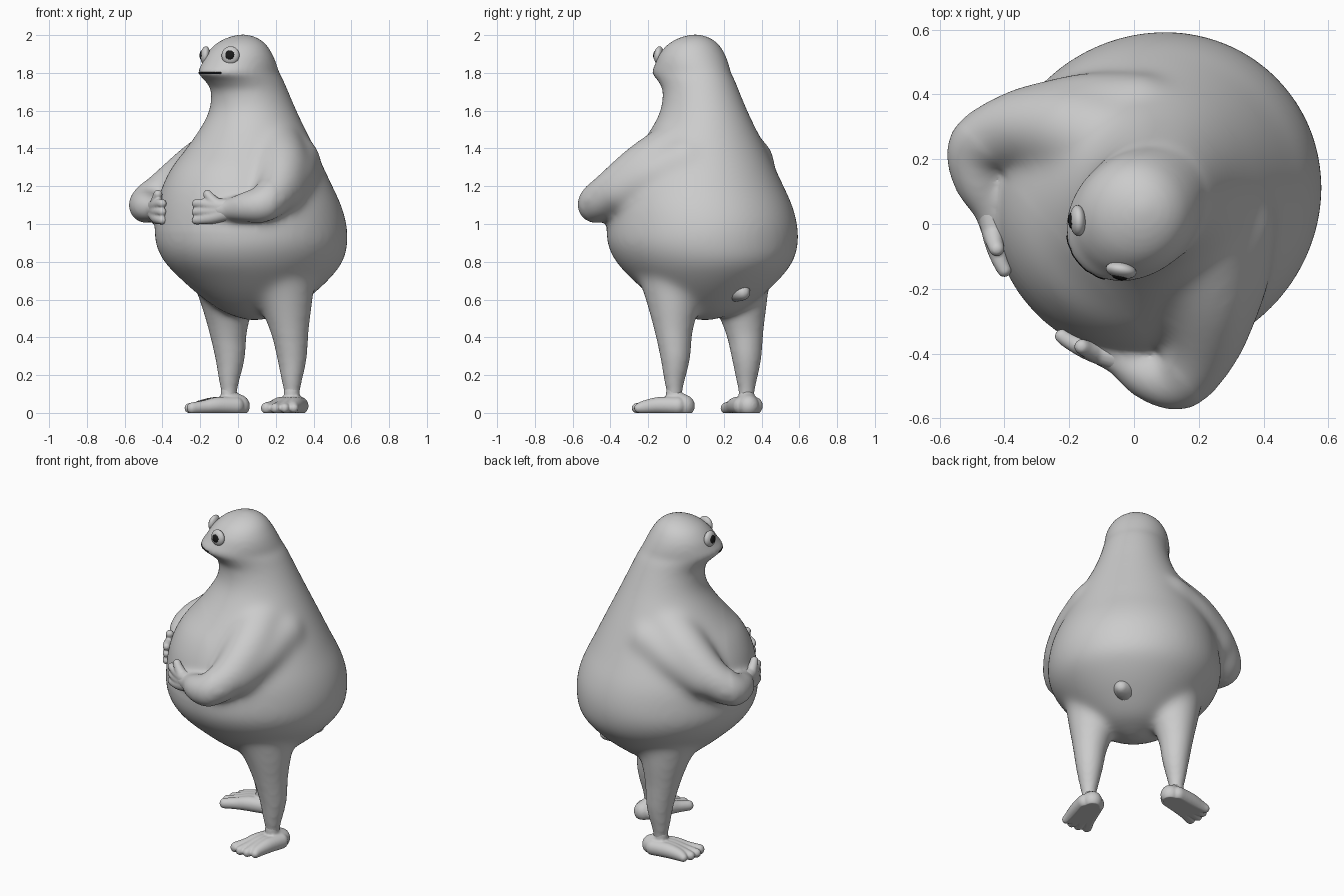
import bpy, bmesh, math
from mathutils import Vector, Matrix

if "Cube" in bpy.data.objects:
    bpy.data.objects.remove(bpy.data.objects["Cube"])

# Modelled facing -y and symmetric in x, then turned to its final heading
PLACE = Matrix.Translation((-0.013, 0.015, 0)) @ Matrix.Rotation(math.radians(-49), 4, 'Z')
parts = []


def spline(pts, n):
    """Catmull-Rom through tuples of any length."""
    out = []
    for i in range(len(pts) - 1):
        a, b, c, d = (pts[max(0, min(len(pts) - 1, i + k))] for k in (-1, 0, 1, 2))
        for j in range(n):
            t = j / n
            out.append(tuple(0.5 * (2 * q + (r - p) * t + (2 * p - 5 * q + 4 * r - s) * t * t
                                    + (3 * q - p - 3 * r + s) * t ** 3)
                             for p, q, r, s in zip(a, b, c, d)))
    return out + [tuple(pts[-1])]


def tube(bm, pts, n=8, side=1):
    """Chain of balls along (x, y, z, radius) points."""
    for x, y, z, r in spline(pts, n):
        bmesh.ops.create_icosphere(bm, subdivisions=3, radius=max(r, 0.005),
                                   matrix=Matrix.Translation((x * side, y, z)))


def loft(bm, rings, seg=64):
    """Oval rings given as (z, front y, back y, half width)."""
    loops = []
    for z, f, b, w in rings:
        loops.append([bm.verts.new((w * math.cos(2 * math.pi * k / seg),
                                    (f + b) / 2 + (b - f) / 2 * math.sin(2 * math.pi * k / seg), z))
                      for k in range(seg)])
    for lo, hi in zip(loops, loops[1:]):
        for k in range(seg):
            bm.faces.new((lo[k], lo[(k + 1) % seg], hi[(k + 1) % seg], hi[k]))
    bm.faces.new(loops[0][::-1])
    bm.faces.new(loops[-1])


def smooth(obj, iterations, group=""):
    m = obj.modifiers.new("smooth", 'SMOOTH')
    m.factor = 0.5
    m.iterations = iterations
    m.vertex_group = group
    bpy.ops.object.convert(target='MESH')


def finish(name, bm, voxel=None, iterations=0, colour=None):
    """Turn a bmesh into an object, optionally fusing and smoothing it."""
    mesh = bpy.data.meshes.new(name)
    bmesh.ops.recalc_face_normals(bm, faces=bm.faces)
    bm.to_mesh(mesh)
    bm.free()
    obj = bpy.data.objects.new(name, mesh)
    bpy.context.collection.objects.link(obj)
    bpy.ops.object.select_all(action='DESELECT')
    obj.select_set(True)
    bpy.context.view_layer.objects.active = obj
    if voxel:
        m = obj.modifiers.new("fuse", 'REMESH')
        m.mode = 'VOXEL'
        m.voxel_size = voxel
        smooth(obj, iterations)
    bpy.ops.object.shade_smooth()
    if colour:
        mat = bpy.data.materials.new(name)
        mat.diffuse_color = colour
        mat.use_nodes = True
        mat.node_tree.nodes["Principled BSDF"].inputs["Base Color"].default_value = mat.diffuse_color
        obj.data.materials.append(mat)
    parts.append(obj)
    return obj


# Body: pear-shaped loft fused with legs and arms
bm = bmesh.new()
loft(bm, spline([
    (0.492, 0.09, 0.17, 0.04), (0.53, -0.02, 0.30, 0.16), (0.60, -0.13, 0.41, 0.27),
    (0.70, -0.255, 0.53, 0.375), (0.80, -0.36, 0.612, 0.455), (0.90, -0.408, 0.631, 0.495),
    (1.00, -0.410, 0.625, 0.492), (1.10, -0.400, 0.592, 0.475), (1.20, -0.375, 0.543, 0.438),
    (1.30, -0.325, 0.497, 0.388), (1.40, -0.24, 0.45, 0.335), (1.50, -0.165, 0.403, 0.277),
    (1.60, -0.113, 0.357, 0.227), (1.70, -0.112, 0.31, 0.197), (1.755, -0.155, 0.283, 0.191),
    (1.80, -0.211, 0.257, 0.187), (1.85, -0.182, 0.232, 0.182), (1.90, -0.150, 0.205, 0.168),
    (1.95, -0.100, 0.170, 0.135), (1.985, -0.035, 0.126, 0.082), (2.003, 0.032, 0.072, 0.02)], 5))
for s in (1, -1):
    tube(bm, [(0.20, 0.12, 0.76, 0.20), (0.232, 0.145, 0.62, 0.150), (0.248, 0.163, 0.45, 0.103),
              (0.25, 0.178, 0.30, 0.079), (0.253, 0.175, 0.18, 0.055),
              (0.253, 0.175, 0.12, 0.043), (0.253, 0.17, 0.06, 0.043)], 10, s)
    # Upper arm blends into the shoulder above and the flank behind
    tube(bm, [(0.18, 0.12, 1.39, 0.16), (0.325, 0.04, 1.30, 0.145), (0.440, -0.08, 1.19, 0.117),
              (0.472, -0.20, 1.11, 0.102), (0.40, -0.27, 1.09, 0.082),
              (0.305, -0.30, 1.078, 0.06), (0.25, -0.34, 1.075, 0.045)], 12, s)
    tube(bm, [(0.215, 0.23, 1.33, 0.14), (0.34, 0.10, 1.255, 0.13), (0.435, -0.05, 1.175, 0.117)], 12, s)
body = finish("body", bm, 0.012, 10)
group = body.vertex_groups.new(name="blend")
for v in body.data.vertices:
    z = v.co.z
    w = min(1, max(0, (z - 0.42) / 0.2), max(0, (1.78 - z) / 0.2))
    if v.co.y < -0.2 and z > 0.95:
        w *= 0.3
    if v.co.y < 0 and z > 1.66:
        w = 0
    if w > 0:
        group.add([v.index], w, 'REPLACE')
smooth(body, 80, "blend")

# Tail: small nub low on the back
bm = bmesh.new()
tube(bm, [(0.0, 0.35, 0.66, 0.075), (0.015, 0.424, 0.646, 0.056), (0.02, 0.458, 0.637, 0.04)])
finish("tail", bm, 0.008, 6)

# Feet: fan of four toes, flattened underneath
D, S = Vector((0.50, -0.866)), Vector((0.866, 0.50))
A = Vector((0.253, 0.175))


def at(d, s, z, r):
    p = A + D * d + S * s
    return (p.x, p.y, z, r)


for s, side in ((1, "left"), (-1, "right")):
    bm = bmesh.new()
    tube(bm, [at(0, 0, 0.14, 0.040), at(0, 0, 0.085, 0.043), at(-0.055, 0, 0.04, 0.056)], 6, s)
    for t, tip, r in ((-0.055, 0.212, 0.030), (-0.014, 0.218, 0.026), (0.024, 0.202, 0.025), (0.058, 0.176, 0.024)):
        tube(bm, [at(-0.03, t * 0.6, 0.04, 0.046), at(0.07, t * 0.8, 0.042, 0.043),
                  at(0.145, t, 0.034, 0.034), at(tip, t * 1.25, 0.028, r)], 8, s)
    foot = finish(side + "_foot", bm, 0.006, 5)
    for v in foot.data.vertices:
        v.co.z = max(v.co.z, 0.004)
        v.co.z -= 0.004 * max(0, 1 - v.co.z / 0.1)

# Hands: palm, three fingers and a raised thumb resting on the belly
for s, side in ((1, "left"), (-1, "right")):
    bm = bmesh.new()
    for dz in (0.042, 0.0, -0.042):
        tube(bm, [(0.30, -0.305, 1.077 + dz * 0.3, 0.045), (0.225, -0.355, 1.068 + dz * 0.75, 0.036),
                  (0.17, -0.385, 1.066 + dz, 0.026), (0.136, -0.395, 1.064 + dz * 1.05, 0.023)], 8, s)
    tube(bm, [(0.26, -0.335, 1.085, 0.038), (0.222, -0.36, 1.13, 0.028), (0.20, -0.37, 1.157, 0.024)], 8, s)
    finish(side + "_hand", bm, 0.006, 5)

# Eyes: flattened balls with dark pupils
for s, side in ((1, "left"), (-1, "right")):
    n = Vector((0.62 * s, -0.78, 0.10)).normalized()
    turn = n.to_track_quat('Z', 'Y').to_matrix().to_4x4()
    c = Vector((0.102 * s, -0.124, 1.893))
    for name, off, size, col in (("_eye", 0.0, (0.048, 0.048, 0.025), None),
                                 ("_pupil", 0.019, (0.025, 0.025, 0.011), (0.01, 0.01, 0.01, 1))):
        bm = bmesh.new()
        bmesh.ops.create_uvsphere(bm, u_segments=32, v_segments=16, radius=1,
                                  matrix=Matrix.Translation(c + n * off) @ turn @ Matrix.Diagonal((*size, 1)))
        finish(side + name, bm, colour=col)

# Mouth: thin dark line following the snout
bpy.context.view_layer.update()
bm = bmesh.new()
line = []
for k in range(-8, 9):
    hit, loc, nor, i = body.ray_cast(Vector((k * 0.0105, -1, 1.80)), Vector((0, 1, 0)))
    if hit:
        line.append((loc.x, loc.y + 0.002, loc.z, 0.006))
for x, y, z, r in spline(line, 3):
    bmesh.ops.create_icosphere(bm, subdivisions=2, radius=r, matrix=Matrix.Translation((x, y, z)))
finish("mouth", bm, colour=(0.01, 0.01, 0.01, 1))

for obj in parts:
    obj.data.transform(PLACE)
